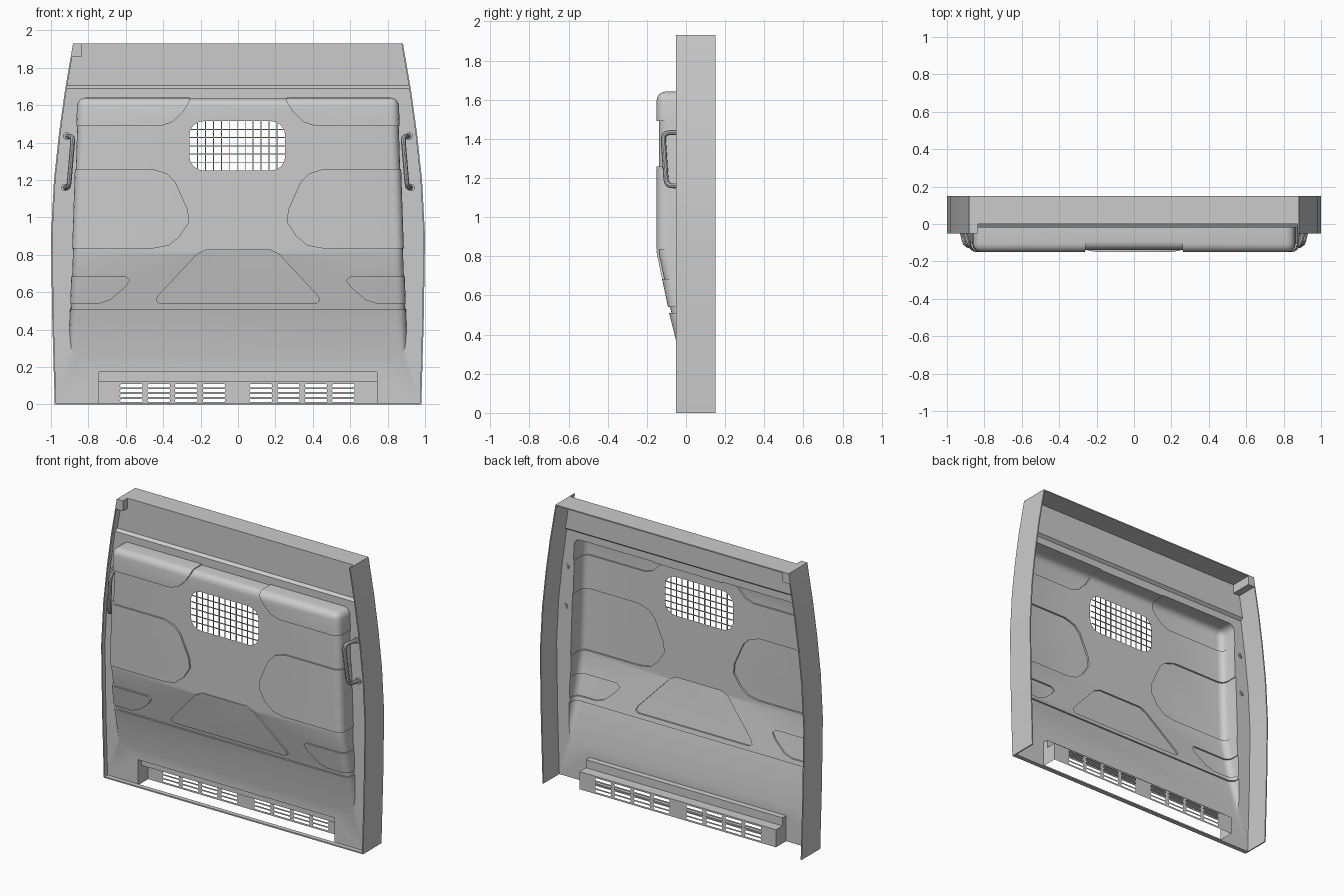
import bpy, bmesh, math
from mathutils import Vector

if "Cube" in bpy.data.objects:
    bpy.data.objects.remove(bpy.data.objects["Cube"])


def finish(name, bm):
    bmesh.ops.recalc_face_normals(bm, faces=bm.faces)
    me = bpy.data.meshes.new(name)
    bm.to_mesh(me)
    bm.free()
    ob = bpy.data.objects.new(name, me)
    bpy.context.collection.objects.link(ob)
    return ob


def prism_bm(outlines, axis, a, b):
    """Extrude 2D outlines: axis 'y' takes (x, z), axis 'x' takes (y, z)."""
    bm = bmesh.new()
    for pts in outlines:
        rings = [[bm.verts.new((u, t, v) if axis == 'y' else (t, u, v)) for u, v in pts] for t in (a, b)]
        bm.faces.new(rings[0])
        bm.faces.new(rings[1][::-1])
        n = len(pts)
        for i in range(n):
            j = (i + 1) % n
            bm.faces.new((rings[0][i], rings[1][i], rings[1][j], rings[0][j]))
    bmesh.ops.recalc_face_normals(bm, faces=bm.faces)
    return bm


def prism(name, outlines, axis, a, b):
    return finish(name, prism_bm(outlines, axis, a, b))


def flip(pts):
    return [(-u, v) for u, v in pts]


def rounded(cx, cz, w, h, r, seg=4):
    pts = []
    for k, (sx, sz) in enumerate(((1, 1), (-1, 1), (-1, -1), (1, -1))):
        for i in range(seg + 1):
            t = math.pi / 2 * (k + i / seg)
            pts.append((cx + sx * (w - r) + r * math.cos(t), cz + sz * (h - r) + r * math.sin(t)))
    return pts


def activate(ob):
    bpy.ops.object.select_all(action='DESELECT')
    ob.select_set(True)
    bpy.context.view_layer.objects.active = ob


def boolean(ob, other, op):
    m = ob.modifiers.new("cut", 'BOOLEAN')
    m.operation, m.solver, m.object = op, 'EXACT', other
    activate(ob)
    bpy.ops.object.modifier_apply(modifier=m.name)
    bpy.data.objects.remove(other)


# Silhouette of the bulkhead (right half, bottom to top)
SIDE = [(0.98, 0), (0.993, 0.45), (1.0, 0.9), (0.984, 1.2), (0.957, 1.45), (0.925, 1.68), (0.882, 1.93)]
BACK = 0.3

# Base slab with set-back top strip and stepped foot recess
panel = prism("front_panel", [SIDE + flip(SIDE)[::-1]], 'y', -0.02, BACK)
boolean(panel, prism("top_cut", [[(-0.1, 1.69), (-0.02, 1.69), (0, 1.705), (0, 2.1), (-0.1, 2.1)]],
                     'x', -1.2, 1.2), 'DIFFERENCE')
boolean(panel, prism("recess_cut", [[(-0.1, 0.175), (0.02, 0.175), (0.02, 0.12), (0.09, 0.12),
                                     (0.09, -0.1), (-0.1, -0.1)]], 'x', -0.743, 0.743), 'DIFFERENCE')


# Large bulged field: side profile, tapered, with rounded rim
def bulge(name, profile, grow):
    bm = prism_bm([profile], 'x', -1, 1)
    for v in bm.verts:
        v.co.x *= 0.91 - 0.034 * v.co.z + grow
    bm.normal_update()

    def kind(f):
        n = f.normal
        return 's' if abs(n.x) > 0.8 else 't' if n.z > 0.8 else 'f' if n.y < -0.5 else 'o'
    edges = [e for e in bm.edges
             if set(map(kind, e.link_faces)) in ({'s', 'f'}, {'t', 'f'}, {'s', 't'})]
    bmesh.ops.bevel(bm, geom=edges, offset=0.045, segments=4, profile=0.5,
                    affect='EDGES', clamp_overlap=True)
    return finish(name, bm)


field = bulge("field", [(-0.138, 0.81), (-0.138, 1.635), (0.1, 1.635), (0.1, 0.235), (-0.016, 0.235)], 0)

# Raised pads: a slightly larger bulge limited to the pad outlines
upper = [(-1.1, 1.72), (-0.26, 1.72), (-0.26, 1.62), (-0.29, 1.57), (-0.35, 1.51), (-0.41, 1.49), (-1.1, 1.49)]
middle = [(-1.1, 1.26), (-0.46, 1.26), (-0.38, 1.235), (-0.335, 1.19), (-0.268, 1.04), (-0.262, 0.975),
          (-0.31, 0.9), (-0.37, 0.85), (-0.45, 0.835), (-1.1, 0.835)]
lower = [(-1.1, 0.685), (-0.6, 0.685), (-0.577, 0.665), (-0.6, 0.63), (-0.68, 0.56), (-0.74, 0.54), (-1.1, 0.54)]
half = [(0.17, 0.83), (0.22, 0.805), (0.43, 0.58), (0.44, 0.555), (0.42, 0.54)]
centre = half + flip(half)[::-1]
band = [(-1.1, 0.51), (1.1, 0.51), (1.1, 0.1), (-1.1, 0.1)]
pads = bulge("pads", [(-0.15, 0.82), (-0.15, 1.641), (0.12, 1.641), (0.12, 0.238), (-0.018, 0.238),
                      (-0.086, 0.51)], 0.005)
boolean(pads, prism("pad_outlines", [upper, flip(upper), middle, flip(middle), lower, flip(lower),
                                     centre, band], 'y', -0.3, 0.07), 'INTERSECT')
boolean(panel, field, 'UNION')
boolean(panel, pads, 'UNION')

# Window and vent slots
WX, WZ, WW, WH, WR = -0.004, 1.383, 0.256, 0.132, 0.075
holes = [rounded(WX, WZ, WW, WH, WR)]
for cx in (-0.57, -0.423, -0.277, -0.128, 0.122, 0.27, 0.417, 0.563):
    for r in range(4):
        holes.append(rounded(cx, 0.021 + 0.0265 * r, 0.06, 0.0085, 0.006, 2))
boolean(panel, prism("holes", holes, 'y', -0.4, 0.5), 'DIFFERENCE')

# Open the solid at the back so only the formed sheet remains
bm = bmesh.new()
bm.from_mesh(panel.data)
bmesh.ops.delete(bm, geom=[f for f in bm.faces if any(v.co.y > 0.2 for v in f.verts)], context='FACES')
bm.to_mesh(panel.data)
bm.free()

# Surrounding rim
wall = SIDE + [(x - 0.008, z) for x, z in SIDE[::-1]]
walls = prism("side_walls", [wall, flip(wall)], 'y', -0.05, 0.15)
prism("top_flange", [[(-0.882, 1.922), (0.882, 1.922), (0.882, 1.93), (-0.882, 1.93)]], 'y', 0, 0.15)
prism("bottom_lip", [[(-0.98, 0), (0.98, 0), (0.98, 0.009), (-0.98, 0.009)]], 'y', -0.05, -0.02)
prism("corner_block", [[(-0.892, 1.86), (-0.835, 1.86), (-0.835, 1.93), (-0.882, 1.93)]], 'y', -0.05, 0.15)

# Wire mesh in the window
wires = []


def reach(d, w, h):
    t = max(0, WR - (w - abs(d)))
    return h - WR + math.sqrt(max(0, WR * WR - t * t))


def bar(x, z, w, h):
    wires.append([(x - w, z - h), (x + w, z - h), (x + w, z + h), (x - w, z + h)])


mesh_parts = []
for n, w, h, upright in ((11, WW, WH, True), (5, WH, WW, False)):
    wires = []
    for i in range(n):
        d = -w + 2 * w * (i + 1) / (n + 1)
        r = reach(d, w, h)
        if upright:
            bar(WX + d, WZ, 0.0025, r)
        else:
            bar(WX, WZ + d, r, 0.0025)
    y = -0.138 if upright else -0.134
    prism("window_wires_upright" if upright else "window_wires_level", wires, 'y', y, y + 0.005)


# Grab handles
def tube(name, pts, radius, fillet):
    pts = [Vector(p) for p in pts]
    path = [pts[0]]
    for a, b, c in zip(pts, pts[1:], pts[2:]):
        p, q = b + (a - b).normalized() * fillet, b + (c - b).normalized() * fillet
        for i in range(7):
            t = i / 6
            path.append(p * (1 - t) ** 2 + b * 2 * t * (1 - t) + q * t * t)
    path.append(pts[-1])
    cu = bpy.data.curves.new(name, 'CURVE')
    cu.dimensions = '3D'
    cu.bevel_depth, cu.bevel_resolution, cu.use_fill_caps = radius, 3, True
    sp = cu.splines.new('POLY')
    sp.points.add(len(path) - 1)
    for s, p in zip(sp.points, path):
        s.co = (*p, 1)
    ob = bpy.data.objects.new(name, cu)
    bpy.context.collection.objects.link(ob)
    activate(ob)
    bpy.ops.object.convert(target='MESH')


for s, side in ((-1, "left"), (1, "right")):
    top, bottom = (s * 0.915, -0.015, 1.435), (s * 0.925, -0.015, 1.16)
    tube(side + "_handle", [top, (s * 0.882, -0.118, 1.43), (s * 0.905, -0.1, 1.16), bottom], 0.013, 0.035)
    for end, p in (("upper", top), ("lower", bottom)):
        prism(f"{side}_handle_{end}_foot", [rounded(p[0], p[2], 0.02, 0.02, 0.0199)], 'y', -0.03, -0.018)

# Smooth shading with sharp creases
for ob in list(bpy.context.scene.objects):
    activate(ob)
    bpy.ops.object.shade_smooth_by_angle(angle=math.radians(28))
